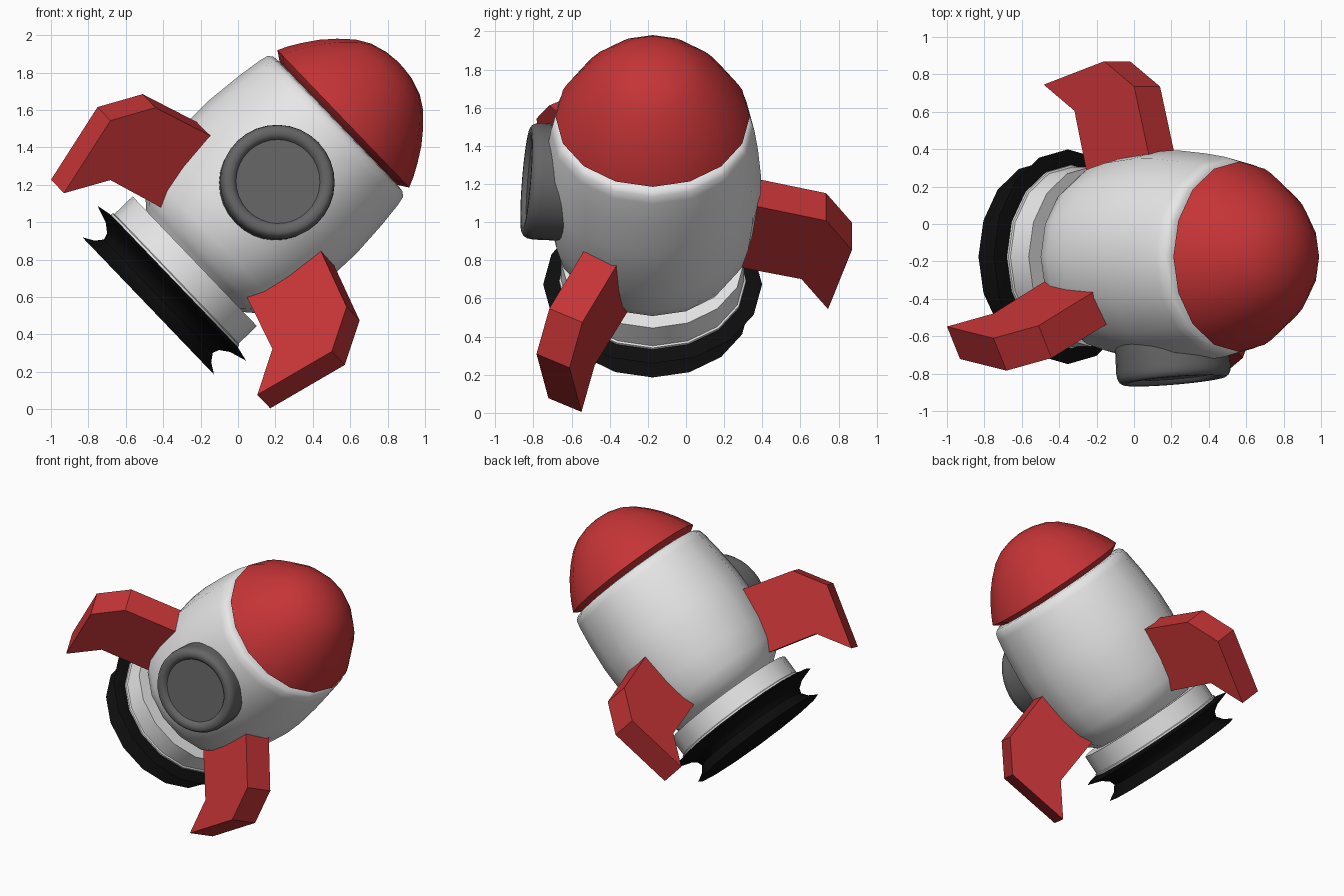
import bpy
import bmesh
from math import cos, sin, pi, radians
from mathutils import Matrix

cube = bpy.data.objects.get("Cube")
if cube:
    bpy.data.objects.remove(cube, do_unlink=True)


def material(name, rgb):
    mat = bpy.data.materials.new(name)
    mat.use_nodes = True
    mat.diffuse_color = (*rgb, 1)
    mat.node_tree.nodes["Principled BSDF"].inputs["Base Color"].default_value = (*rgb, 1)
    return mat


RED = material("red paint", (0.56, 0.034, 0.037))
WHITE = material("white paint", (0.8, 0.8, 0.8))
GREY = material("dark grey", (0.13, 0.13, 0.13))
BLACK = material("black", (0.004, 0.004, 0.004))

# Local frame of the tilted rocket: z runs from the nozzle to the nose
ROCKET = Matrix.Translation((-0.48, -0.175, 0.5525)) @ Matrix.Rotation(radians(46.2), 4, "Y")


def finish(name, bm, mat, matrix, smooth):
    bmesh.ops.recalc_face_normals(bm, faces=bm.faces)
    mesh = bpy.data.meshes.new(name)
    bm.to_mesh(mesh)
    bm.free()
    mesh.materials.append(mat)
    obj = bpy.data.objects.new(name, mesh)
    bpy.context.collection.objects.link(obj)
    obj.matrix_world = matrix
    if smooth:
        bpy.ops.object.select_all(action="DESELECT")
        obj.select_set(True)
        bpy.context.view_layer.objects.active = obj
        bpy.ops.object.shade_smooth_by_angle(angle=radians(38))
    return obj


def lathe(name, profile, mat, matrix=ROCKET, sides=16):
    """Spin (height, radius) points around local z and cap both ends."""
    bm = bmesh.new()
    rings = [[bm.verts.new((r * cos(2 * pi * i / sides), r * sin(2 * pi * i / sides), h))
              for i in range(sides)] for h, r in profile]
    for low, high in zip(rings, rings[1:]):
        for i in range(sides):
            j = (i + 1) % sides
            bm.faces.new((low[i], low[j], high[j], high[i]))
    bm.faces.new(rings[0])
    bm.faces.new(rings[-1])
    return finish(name, bm, mat, matrix, True)


def fin(name, angle):
    """Swept plate whose outline is given as (radius, height)."""
    outline = [(0.38, 0.92), (0.91, 0.762), (1.045, 0.54),
               (0.92, 0.092), (0.78, 0.32), (0.38, 0.43)]
    bm = bmesh.new()
    face = bm.faces.new([bm.verts.new((-0.1, r, h)) for r, h in outline])
    extruded = bmesh.ops.extrude_face_region(bm, geom=[face], use_keep_orig=True)
    moved = [v for v in extruded["geom"] if isinstance(v, bmesh.types.BMVert)]
    bmesh.ops.translate(bm, verts=moved, vec=(0.2, 0, 0))
    finish(name, bm, RED, ROCKET @ Matrix.Rotation(angle, 4, "Z"), False)


# Barrel-shaped hull with rounded rims
lathe("hull", [(0.33, 0.36), (0.375, 0.41), (0.41, 0.455), (0.5, 0.505), (0.65, 0.542),
               (0.85, 0.566), (1.0, 0.568), (1.2, 0.552), (1.34, 0.534),
               (1.385, 0.523), (1.405, 0.5), (1.41, 0.46)], WHITE)

# Nose cone with a bevelled underside
lathe("nose_cone", [(1.4, 0.44), (1.445, 0.509), (1.5, 0.484), (1.565, 0.447),
                    (1.645, 0.394), (1.717, 0.333), (1.785, 0.262), (1.83, 0.19),
                    (1.858, 0.1), (1.867, 0.025)], RED)

# White collar and waisted black nozzle
lathe("collar", [(0.17, 0.49), (0.205, 0.49), (0.21, 0.48), (0.345, 0.48), (0.345, 0.35)], WHITE)
lathe("nozzle", [(0, 0.508), (0.035, 0.45), (0.075, 0.42), (0.11, 0.432),
                 (0.145, 0.48), (0.175, 0.574), (0.195, 0.48)], BLACK)

# Porthole with a rounded rim and recessed pane
window_frame = (ROCKET @ Matrix.Translation((0, -0.662, 0.964))
                @ Matrix.Rotation(radians(83.4), 4, "X"))
lathe("porthole", [(-0.26, 0.3), (-0.06, 0.307), (-0.03, 0.303), (-0.01, 0.293), (0, 0.278),
                   (0, 0.252), (-0.01, 0.235), (-0.025, 0.225), (-0.025, 0.05)],
      GREY, window_frame, 32)

# Three fins spaced evenly around the hull
for number, name in enumerate(("back_fin", "upper_fin", "lower_fin")):
    fin(name, number * 2 * pi / 3)
